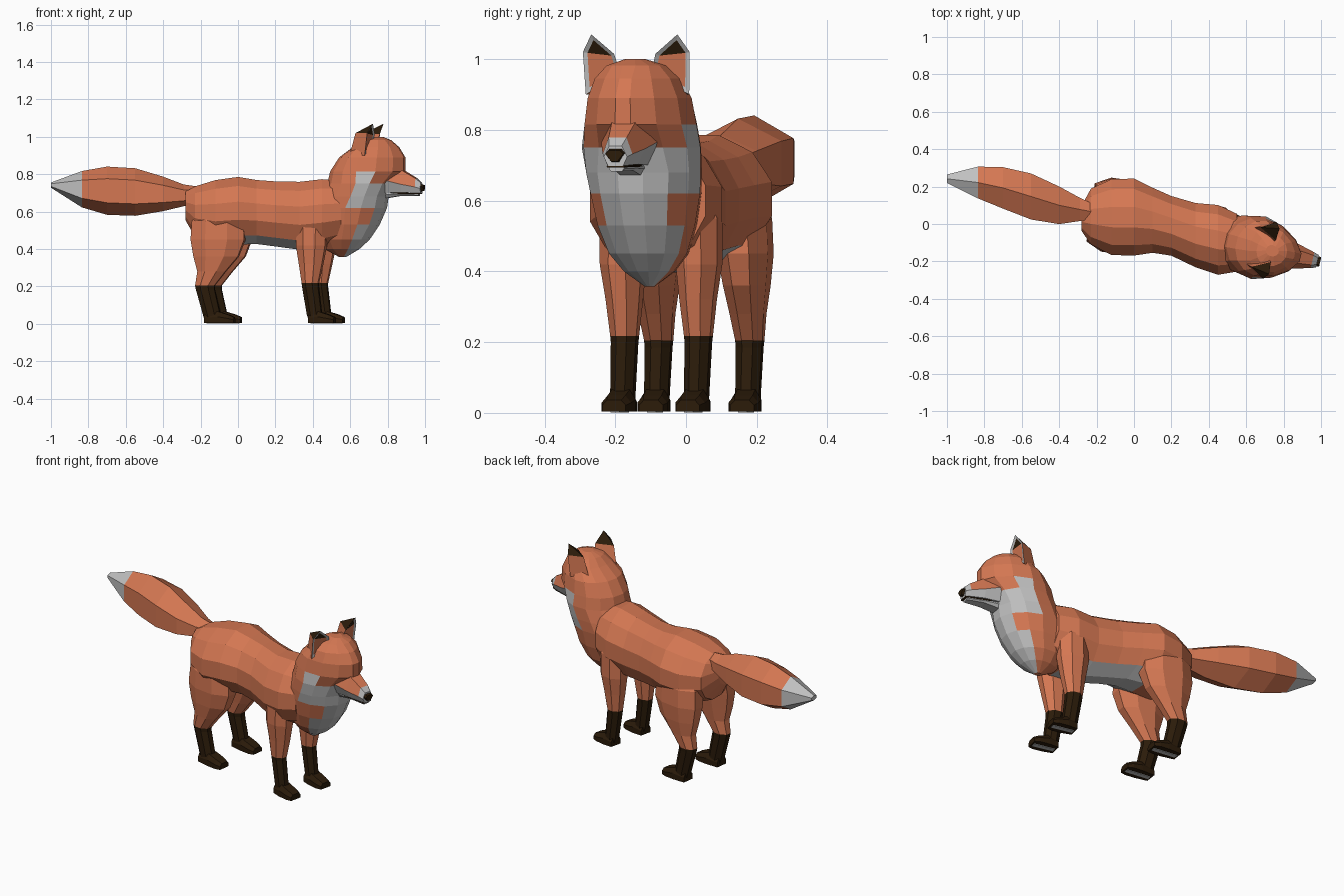
import bpy, bmesh, math
from mathutils import Vector

if "Cube" in bpy.data.objects:
    bpy.data.objects.remove(bpy.data.objects["Cube"])


def material(name, color):
    m = bpy.data.materials.new(name)
    m.diffuse_color = (*color, 1)
    m.use_nodes = True
    m.node_tree.nodes["Principled BSDF"].inputs["Base Color"].default_value = m.diffuse_color
    return m


MATS = [material("orange fur", (0.66, 0.185, 0.085)),
        material("pale fur", (0.53, 0.53, 0.53)),
        material("dark brown fur", (0.024, 0.011, 0.003))]
ORANGE, PALE, DARK = 0, 1, 2


def frame(ox, oy, degrees):
    """Map local (forward, sideways, height) into the world."""
    a = math.radians(degrees)
    c, s = math.cos(a), math.sin(a)
    return lambda u, v, z: Vector((ox + u * c - v * s, oy + u * s + v * c, z))


def loft(name, rings, rule, post=None):
    """Skin a list of equal rings, cap the ends, colour faces by a rule."""
    bm = bmesh.new()
    rows = [[bm.verts.new(p) for p in r] for r in rings]
    n = len(rows[0])
    for a, b in zip(rows, rows[1:]):
        for i in range(n):
            j = (i + 1) % n
            bm.faces.new((a[i], a[j], b[j], b[i]))
    bm.faces.new(rows[0])
    bm.faces.new(rows[-1])
    bmesh.ops.remove_doubles(bm, verts=bm.verts, dist=1e-4)
    bmesh.ops.recalc_face_normals(bm, faces=bm.faces)
    bm.normal_update()
    for f in bm.faces:
        f.material_index = rule(f.calc_center_median(), f.normal)
    if post:
        post(bm)
    me = bpy.data.meshes.new(name)
    bm.to_mesh(me)
    bm.free()
    for m in MATS:
        me.materials.append(m)
    ob = bpy.data.objects.new(name, me)
    bpy.context.collection.objects.link(ob)
    return ob


def circle(n, offset=0.0):
    return [(math.cos(t), math.sin(t)) for t in
            (2 * math.pi * (i + offset) / n for i in range(n))]


def tube(sections, n, offset):
    """Rings across x from rows of x, y, z, half width, half height."""
    return [[Vector((x, y + ry * c, z + rz * s)) for c, s in circle(n, offset)]
            for x, y, z, ry, rz in sections]


# Torso
loft("torso", tube([
    (-.28, .03, .63, .07, .08), (-.23, .04, .60, .155, .14),
    (-.12, .037, .595, .21, .18), (0, .037, .605, .213, .187),
    (.1, .02, .598, .18, .177), (.2, -.01, .588, .165, .18),
    (.33, -.06, .578, .178, .188), (.45, -.085, .59, .193, .19),
    (.55, -.10, .60, .16, .17)], 12, .5),
    lambda c, n: PALE if n.z < -.8 and -.05 < c.x < .4 else ORANGE)

# Tail with pale tip
loft("tail", tube([
    (-.22, .065, .69, .05, .045), (-.29, .078, .687, .072, .058),
    (-.40, .10, .695, .116, .092), (-.55, .147, .705, .142, .127),
    (-.70, .193, .712, .128, .129), (-.835, .222, .72, .098, .097),
    (-1.0, .242, .742, .026, .014)], 6, .5),
    lambda c, n: PALE if c.x < -.84 else ORANGE)

# Head, mane and chest: horizontal slices of z, back, front, half width, widest
HEAD = frame(.55, -.10, -13)
SLICES = [(.358, -.01, .03, .015, .01), (.40, -.09, .10, .072, .02),
          (.45, -.13, .155, .112, .03), (.53, -.14, .21, .140, .05),
          (.62, -.135, .25, .157, .06), (.68, -.11, .258, .166, .09),
          (.75, -.07, .285, .172, .12), (.815, -.055, .355, .161, .12),
          (.89, -.005, .355, .149, .13), (.945, .07, .32, .125, .16),
          (.982, .11, .275, .085, .18), (1.0, .16, .23, .03, .19)]


def slice_ring(z, b, f, hw, w):
    """Ellipse that narrows towards the face above the chest."""
    ring = []
    for c, s in circle(14, .5):
        taper = abs(s) ** .3 if c > 0 and .72 < z < .96 else 1
        reach = f - w if c > 0 else w - b
        ring.append(HEAD(w + reach * c, hw * s * taper, z))
    return ring


def head_rule(c, n):
    a = math.radians(-13)
    u = (c.x - .55) * math.cos(a) + (c.y + .10) * math.sin(a)
    if c.z < .63:
        return PALE if u > .06 + (c.z - .4) * .7 else ORANGE
    if c.z < .75:
        return PALE if u > .09 else ORANGE
    return PALE if c.z < .81 and .1 < u < .21 else ORANGE


loft("head_and_chest", [slice_ring(*s) for s in SLICES], head_rule)


# Muzzle
def hexes(rows):
    return [[HEAD(u, v, z) for v, z in ((t, zt), (m, zm), (b, zb),
                                        (-b, zb), (-m, zm), (-t, zt))]
            for u, t, zt, m, zm, b, zb in rows]


loft("muzzle", hexes([
    (.25, .042, .87, .085, .77, .05, .70),
    (.34, .034, .822, .063, .747, .043, .703),
    (.415, .026, .778, .043, .732, .030, .70),
    (.442, .018, .755, .034, .724, .022, .698)]),
    lambda c, n: ORANGE if n.z > .1 and c.x < HEAD(.415, 0, 0).x else PALE)
loft("nose", hexes([
    (.425, .020, .750, .030, .738, .013, .706),
    (.457, .016, .742, .026, .732, .009, .711)]), lambda c, n: DARK)
loft("mouth", hexes([
    (.30, .042, .702, .044, .70, .042, .696),
    (.44, .024, .700, .026, .697, .024, .694)]), lambda c, n: DARK)
loft("lower_jaw", hexes([
    (.24, .042, .699, .042, .69, .03, .67),
    (.33, .036, .698, .036, .692, .026, .685),
    (.43, .022, .696, .022, .69, .016, .683)]), lambda c, n: PALE)


# Ears: dark tips behind, pale rim and hollow in front
def ear(name, side):
    base = [(.185, .045, .96), (.165, .150, .90), (.07, .098, .90)]
    mid = [(.20, .060, 1.015), (.18, .155, 1.02), (.105, .108, 1.02)]
    tip = [(.205, .125, 1.07)] * 3
    pts = [[HEAD(u, v * side, z) for u, v, z in r] for r in (base, mid, tip)]

    def hollow(bm):
        ahead = HEAD(1, 0, 0) - HEAD(0, 0, 0)
        front = [f for f in bm.faces if f.normal.dot(ahead) > .6]
        for f in front:
            f.material_index = DARK if f.calc_center_median().z > 1.02 else ORANGE
        rim = bmesh.ops.inset_region(bm, faces=front, thickness=.012, depth=-.004,
                                     use_even_offset=True)
        for f in rim["faces"]:
            f.material_index = PALE

    loft(name, pts, lambda c, n: DARK if c.z > 1.01 else ORANGE, hollow)


# Legs: slices of z, back, front, sideways offset, half width
HIND = [(.66, -.05, .08, .10, .06), (.55, -.142, .145, .116, .082),
        (.45, -.148, .15, .127, .075), (.36, -.132, .115, .13, .063),
        (.28, -.110, .045, .130, .050), (.205, -.122, -.015, .130, .040),
        (.185, -.118, -.015, .130, .038), (.05, -.08, .015, .130, .035),
        (.015, -.07, .02, .130, .036)]
FORE = [(.64, -.05, .06, .08, .05), (.55, -.08, .09, .105, .068),
        (.42, -.08, .085, .110, .062), (.32, -.065, .065, .107, .050),
        (.218, -.05, .042, .107, .039), (.20, -.048, .042, .107, .037),
        (.05, -.022, .06, .107, .034), (.015, -.01, .065, .107, .035)]


def leg(name, fr, rows, side, toe, dark_z):
    rs = [[fr((b + f) / 2 + (f - b) / 2 * 1.05 * c, side * y + hy * 1.05 * s, z)
           for c, s in circle(8, .5)] for z, b, f, y, hy in rows]
    loft(name + "_leg", rs, lambda c, n: DARK if c.z < dark_z else ORANGE)
    # Paw with a narrow pale pad under it
    heel, y = rows[-1][1], rows[-1][3] * side
    outline = [(-1, 0), (-1, .55), (-.6, 1), (.6, 1), (1, .55), (1, 0)]
    paw = [(heel, .034, .05), (toe - .085, .043, .062),
           (toe - .03, .043, .045), (toe, .034, .032)]
    loft(name + "_paw", [[fr(u, y + w * p, .004 + h * q) for p, q in outline]
                         for u, w, h in paw], lambda c, n: DARK)
    loft(name + "_pad", [[fr(u, y + .013 * p, z) for p, z in
                          ((-1, .001), (1, .001), (1, .005), (-1, .005))]
                         for u in (heel + .01, toe - .01)], lambda c, n: PALE)


HIPS = frame(-.09, .042, -8)
SHOULDERS = frame(.415, -.07, -13)
for label, side in (("left", 1), ("right", -1)):
    ear(label + "_ear", side)
    leg(label + "_hind", HIPS, HIND, side, .09, .2)
    leg(label + "_front", SHOULDERS, FORE, side, .13, .215)
